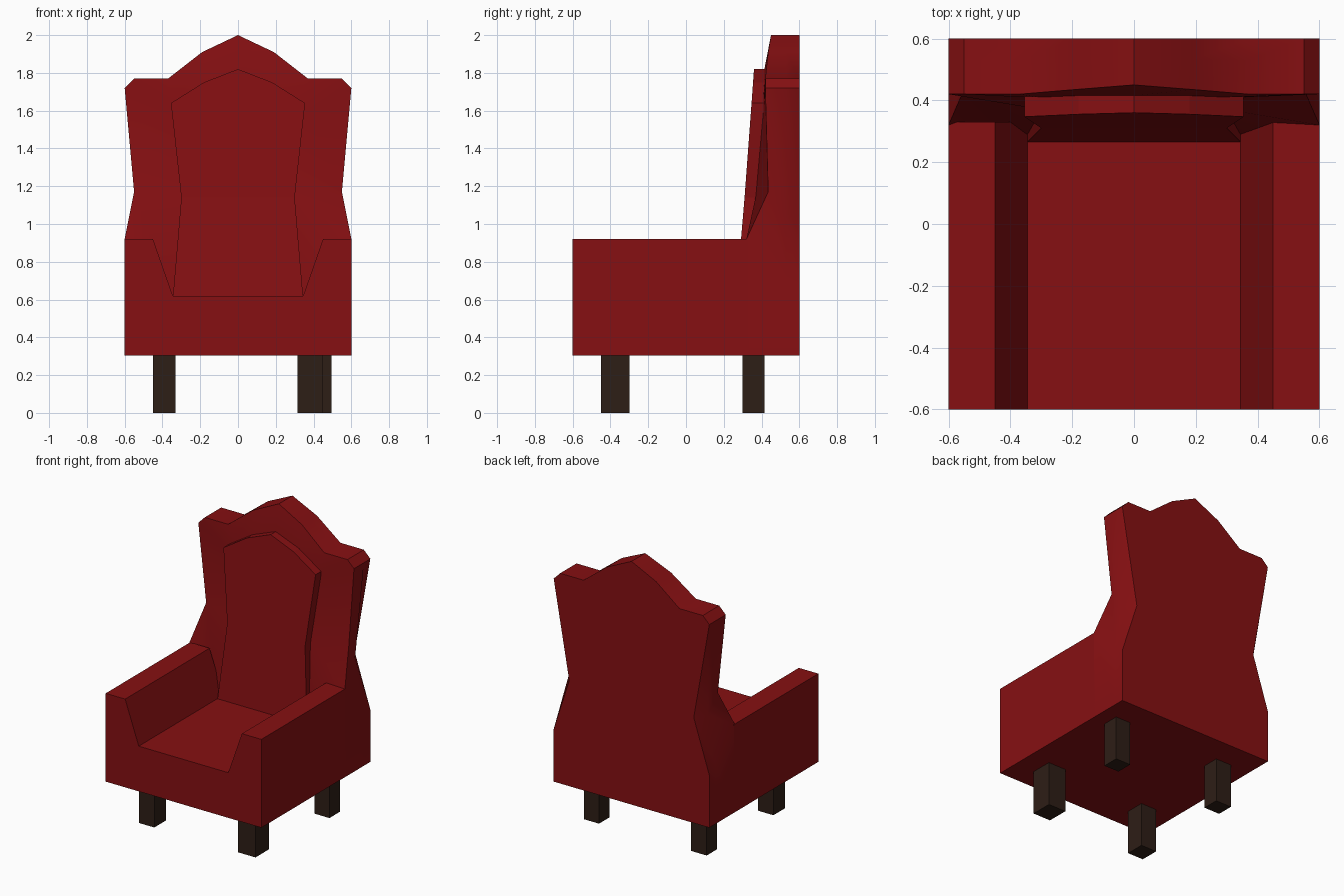
import bpy, bmesh, math

if "Cube" in bpy.data.objects:
    bpy.data.objects.remove(bpy.data.objects["Cube"])


def material(name, rgb):
    m = bpy.data.materials.new(name)
    m.diffuse_color = (*rgb, 1)
    m.use_nodes = True
    m.node_tree.nodes["Principled BSDF"].inputs["Base Color"].default_value = m.diffuse_color
    return m


RED = material("red_fabric", (0.24, 0.005, 0.006))
WOOD = material("dark_wood", (0.027, 0.013, 0.008))


def finish(name, bm, mat, smooth=None):
    bmesh.ops.recalc_face_normals(bm, faces=bm.faces)
    mesh = bpy.data.meshes.new(name)
    bm.to_mesh(mesh)
    bm.free()
    mesh.materials.append(mat)
    ob = bpy.data.objects.new(name, mesh)
    bpy.context.collection.objects.link(ob)
    if smooth:
        bpy.ops.object.select_all(action='DESELECT')
        ob.select_set(True)
        bpy.context.view_layer.objects.active = ob
        bpy.ops.object.shade_smooth_by_angle(angle=math.radians(smooth))
    return ob


def loft(name, halves, mat, smooth=None):
    """Bridge mirrored half outlines (bottom to apex) and cap both ends."""
    bm = bmesh.new()
    rings = []
    for half in halves:
        right = [bm.verts.new(p) for p in half]
        left = [bm.verts.new((-x, y, z)) for x, y, z in half[:-1]]
        rings.append(right + left[::-1])
    n = len(rings[0])
    for a, b in zip(rings, rings[1:]):
        for i in range(n):
            j = (i + 1) % n
            bm.faces.new((a[i], a[j], b[j], b[i]))
    for r in (rings[0], rings[-1]):
        for i in range(n // 2):
            quad = [r[i], r[i + 1], r[n - 2 - i], r[n - 1 - i]]
            bm.faces.new(list(dict.fromkeys(quad)))
    return finish(name, bm, mat, smooth)


def box(name, x0, x1, y0, y1, z0, z1, mat):
    bm = bmesh.new()
    bmesh.ops.create_cube(bm, size=1)
    for v in bm.verts:
        v.co = (x1 if v.co.x > 0 else x0, y1 if v.co.y > 0 else y0, z1 if v.co.z > 0 else z0)
    return finish(name, bm, mat)


# Seat with both arms: U-shaped profile extruded from front to back
half = [(0.6, 0.305), (0.6, 0.92), (0.45, 0.92), (0.345, 0.62)]
profile = half + [(-x, z) for x, z in reversed(half)]
bm = bmesh.new()
face = bm.faces.new([bm.verts.new((x, -0.6, z)) for x, z in profile])
ext = bmesh.ops.extrude_face_region(bm, geom=[face])
for v in ext["geom"]:
    if isinstance(v, bmesh.types.BMVert):
        v.co.y = 0.33
finish("seat_and_arms", bm, RED)

# Winged back: back outline, pinched middle, front rim, inner rim
top = [(0.6, 1.72), (0.55, 1.77), (0.37, 1.77), (0.19, 1.91), (0, 2.0)]
back_ring = [(0.6, 0.6, 0.305), (0.6, 0.6, 0.67), (0.48, 0.6, 1.04)] + [(x, 0.6, z) for x, z in top]
mid_ring = [(0.6, 0.53, 0.305), (0.6, 0.53, 0.72), (0.535, 0.525, 1.04)] + [(x, 0.53, z) for x, z in top]
rim_y = [0.42, 0.42, 0.42, 0.435, 0.45]
front_ring = [(0.6, 0.33, 0.305), (0.6, 0.32, 0.92), (0.55, 0.435, 1.17)] + \
             [(x, y, z) for (x, z), y in zip(top, rim_y)]
inner_ring = [(0.35, 0.33, 0.305), (0.35, 0.29, 0.62), (0.3, 0.37, 1.15), (0.36, 0.41, 1.6),
              (0.36, 0.41, 1.64), (0.31, 0.41, 1.67), (0.17, 0.415, 1.75), (0, 0.415, 1.82)]
loft("winged_back", [back_ring, mid_ring, front_ring, inner_ring], RED, 40)

# Back cushion: shallow raised panel in front of the winged back
panel = [(0.345, 0.265, 0.61), (0.3, 0.31, 1.14), (0.355, 0.347, 1.64), (0.18, 0.355, 1.75), (0, 0.36, 1.82)]
loft("back_cushion", [panel, [(x, y + 0.075, z) for x, y, z in panel]], RED)

# Four square legs
legs = {"front_right_leg": (0.315, 0.45, -0.45, -0.30),
        "front_left_leg": (-0.45, -0.33, -0.45, -0.32),
        "back_right_leg": (0.38, 0.495, 0.30, 0.415),
        "back_left_leg": (-0.45, -0.33, 0.30, 0.415)}
for name, ext in legs.items():
    box(name, *ext, 0, 0.31, WOOD)
